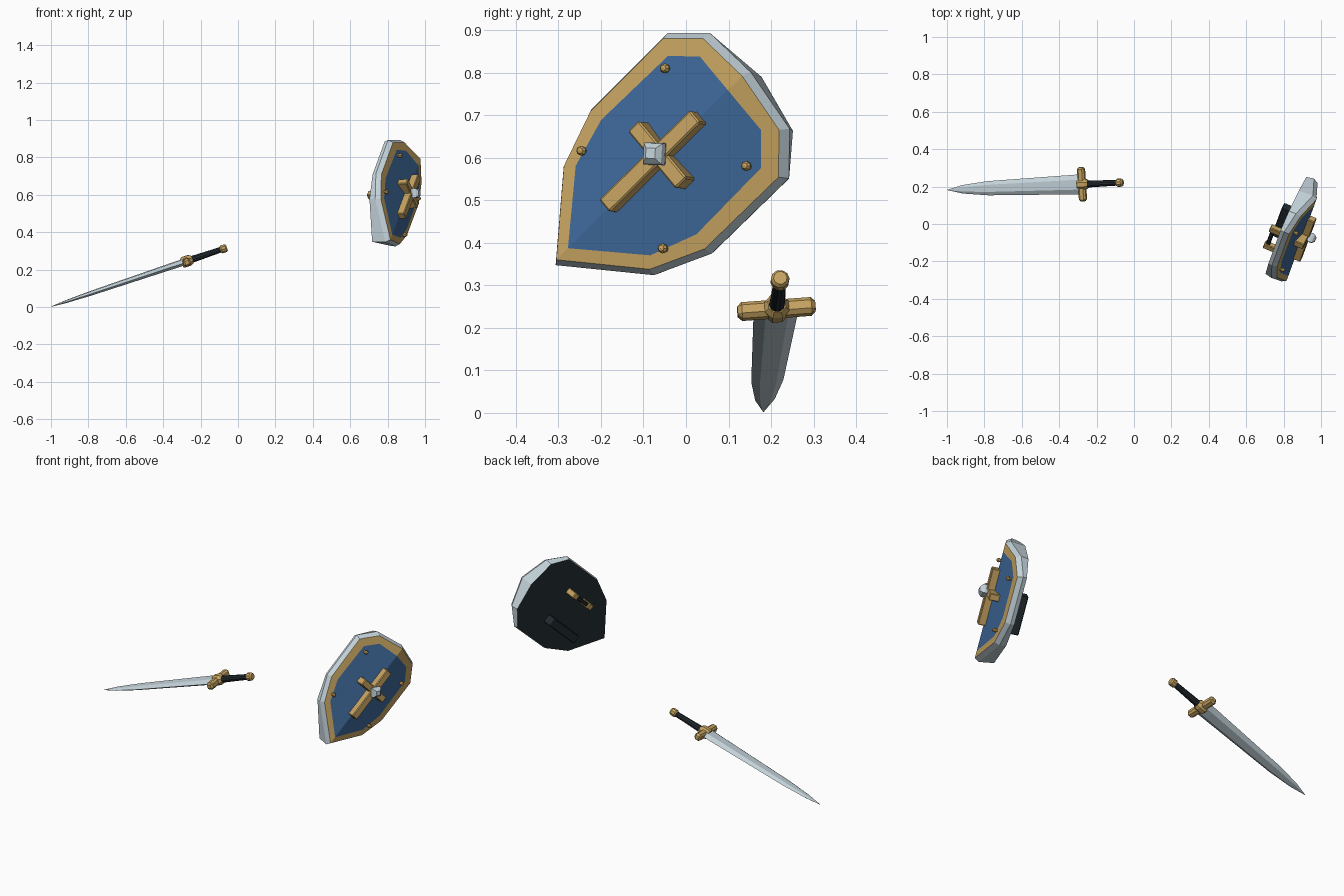
import bpy, bmesh, math
from mathutils import Matrix, Vector

if "Cube" in bpy.data.objects:
    bpy.data.objects.remove(bpy.data.objects["Cube"], do_unlink=True)


def material(name, rgb):
    m = bpy.data.materials.new(name)
    m.use_nodes = True
    m.diffuse_color = (*rgb, 1)
    m.node_tree.nodes["Principled BSDF"].inputs["Base Color"].default_value = (*rgb, 1)
    return m


SILVER = material("silver steel", (0.55, 0.65, 0.70))
GOLD = material("gold", (0.57, 0.37, 0.12))
BLUE = material("blue paint", (0.048, 0.14, 0.32))
DARK = material("dark leather", (0.016, 0.024, 0.03))


def frame(origin, side, up):
    """Local x = side, y = up, z = their normal."""
    up = Vector(up).normalized()
    side = Vector(side)
    side = (side - up * side.dot(up)).normalized()
    m = Matrix((side, up, side.cross(up))).transposed().to_4x4()
    m.translation = origin
    return m


def finish(name, bm, mats, matrix):
    bmesh.ops.recalc_face_normals(bm, faces=bm.faces)
    mesh = bpy.data.meshes.new(name)
    bm.to_mesh(mesh)
    bm.free()
    for m in mats:
        mesh.materials.append(m)
    ob = bpy.data.objects.new(name, mesh)
    ob.matrix_world = matrix
    bpy.context.collection.objects.link(ob)
    return ob


def box(name, mat, matrix, lo, hi, bevel=0.004):
    lo, hi = Vector(lo), Vector(hi)
    bm = bmesh.new()
    place = Matrix.Translation((lo + hi) / 2) @ Matrix.Diagonal((*(hi - lo), 1))
    bmesh.ops.create_cube(bm, size=1, matrix=place)
    if bevel:
        bmesh.ops.bevel(bm, geom=bm.edges[:], offset=bevel, segments=1, affect="EDGES")
    return finish(name, bm, [mat], matrix)


def loft(rings, bm, materials=None):
    """Bridge equal-length rings of points; returns the vertex rings."""
    vs = [[bm.verts.new(p) for p in ring] for ring in rings]
    for k, (a, b) in enumerate(zip(vs, vs[1:])):
        for i in range(len(a)):
            j = (i + 1) % len(a)
            f = bm.faces.new((a[i], a[j], b[j], b[i]))
            f.material_index = materials[k] if materials else 0
    return vs


def lathe(name, mat, matrix, profile, sides, axis="Y", turn=0.0):
    """Turned part from (radius, distance) pairs."""
    rings = []
    for r, d in profile:
        ring = []
        for i in range(sides):
            t = math.tau * i / sides + turn
            c, s = r * math.cos(t), r * math.sin(t)
            ring.append((c, d, s) if axis == "Y" else (c, s, d))
        rings.append(ring)
    bm = bmesh.new()
    vs = loft(rings, bm)
    bm.faces.new(vs[0])
    bm.faces.new(vs[-1])
    return finish(name, bm, [mat], matrix)


# ---------------- Sword: local x = guard, y = tip to pommel ----------------
sword = frame((-1, 0.182, 0.002), (-0.065, 0.995, 0.075), (0.948, 0.04, 0.318))

# blade: six-sided section tapering to a point
bm = bmesh.new()
rings = []
for d, half, thick in [(0.002, 0.001, 0.001), (0.09, 0.023, 0.007), (0.23, 0.038, 0.011),
                       (0.77, 0.054, 0.016)]:
    flat = half * 0.5
    rings.append([(half, d, 0), (flat, d, thick), (-flat, d, thick),
                  (-half, d, 0), (-flat, d, -thick), (flat, d, -thick)])
vs = loft(rings, bm)
bm.faces.new(vs[0])
bm.faces.new(vs[-1])
finish("blade", bm, [SILVER], sword)

# guard, collar, grip and pommel
box("guard", GOLD, sword, (-0.092, 0.742, -0.02), (0.092, 0.782, 0.02), 0.01)
lathe("collar", GOLD, sword, [(0.026, 0.738), (0.031, 0.748), (0.031, 0.782), (0.022, 0.797)],
      8, turn=math.pi / 8)
lathe("grip", DARK, sword, [(0.019, 0.79), (0.017, 0.87), (0.015, 0.97)], 10)
lathe("pommel", GOLD, sword, [(0.016, 0.955), (0.022, 0.962), (0.022, 0.985), (0.016, 0.993)], 10)

# ---------------- Shield: local x = side, y = point to top, z = out ----------------
shield = frame((0.815, -0.305, 0.36), (0.31, 0.608, -0.731), (0.253, 0.688, 0.68))
BEND = 0.25
BACK = -0.105


def outline(half):
    """Mirror a half outline whose first and last points lie on the crease."""
    return half + [(-x, y) for x, y in reversed(half[1:-1])]


def surface(x):
    return -BEND * abs(x)


edge = outline([(0, 0), (0.166, 0.149), (0.221, 0.28), (0.223, 0.53), (0.147, 0.61), (0, 0.635)])
panel = outline([(0, 0.04), (0.144, 0.173), (0.184, 0.29), (0.18, 0.515), (0.118, 0.578), (0, 0.586)])


def grown(k):
    return [(x * k, 0.33 + (y - 0.33) * k) for x, y in edge]


bm = bmesh.new()
rings = [[(x, y, surface(x)) for x, y in panel],
         [(x, y, surface(x)) for x, y in edge],
         [(x, y, surface(x) - 0.025) for x, y in grown(1.05)],
         [(x, y, BACK) for x, y in grown(1.02)]]
vs = loft(rings, bm, [1, 0, 0])
front = vs[0]
for half in (front[:6], front[5:] + front[:1]):
    bm.faces.new(half).material_index = 2
bm.faces.new(vs[-1]).material_index = 3
finish("shield_body", bm, [SILVER, GOLD, BLUE, DARK], shield)

# raised cross with a square stud
box("cross_upright", GOLD, shield, (-0.02, 0.183, -0.02), (0.02, 0.493, 0.035))
box("cross_arm", GOLD, shield, (-0.092, 0.342, -0.03), (0.092, 0.38, 0.03))
lathe("cross_stud", SILVER, shield @ Matrix.Translation((0, 0.362, 0)),
      [(0.03, 0.025), (0.037, 0.045), (0.033, 0.058), (0.017, 0.07)], 4, axis="Z")

# four rivets
for side, s in (("right", -1), ("left", 1)):
    for level, y in (("lower", 0.21), ("upper", 0.495)):
        bm = bmesh.new()
        bmesh.ops.create_uvsphere(bm, u_segments=8, v_segments=5, radius=0.012)
        at = Matrix.Translation((s * 0.157, y, surface(0.157) + 0.014))
        finish(f"rivet_{level}_{side}", bm, [GOLD], shield @ at)
        lathe(f"rivet_stem_{level}_{side}", GOLD, shield @ at, [(0.008, -0.02), (0.008, 0)], 8, axis="Z")

# hand grip on two posts, and the arm strap
for name, y in (("lower", 0.25), ("upper", 0.375)):
    box(f"handle_post_{name}", GOLD, shield, (-0.107, y, BACK - 0.068), (-0.073, y + 0.035, BACK + 0.01))
box("handle_grip", DARK, shield, (-0.101, 0.28, BACK - 0.06), (-0.079, 0.38, BACK - 0.038))
box("arm_strap", DARK, shield, (0.07, 0.195, BACK - 0.06), (0.12, 0.41, BACK + 0.01))
